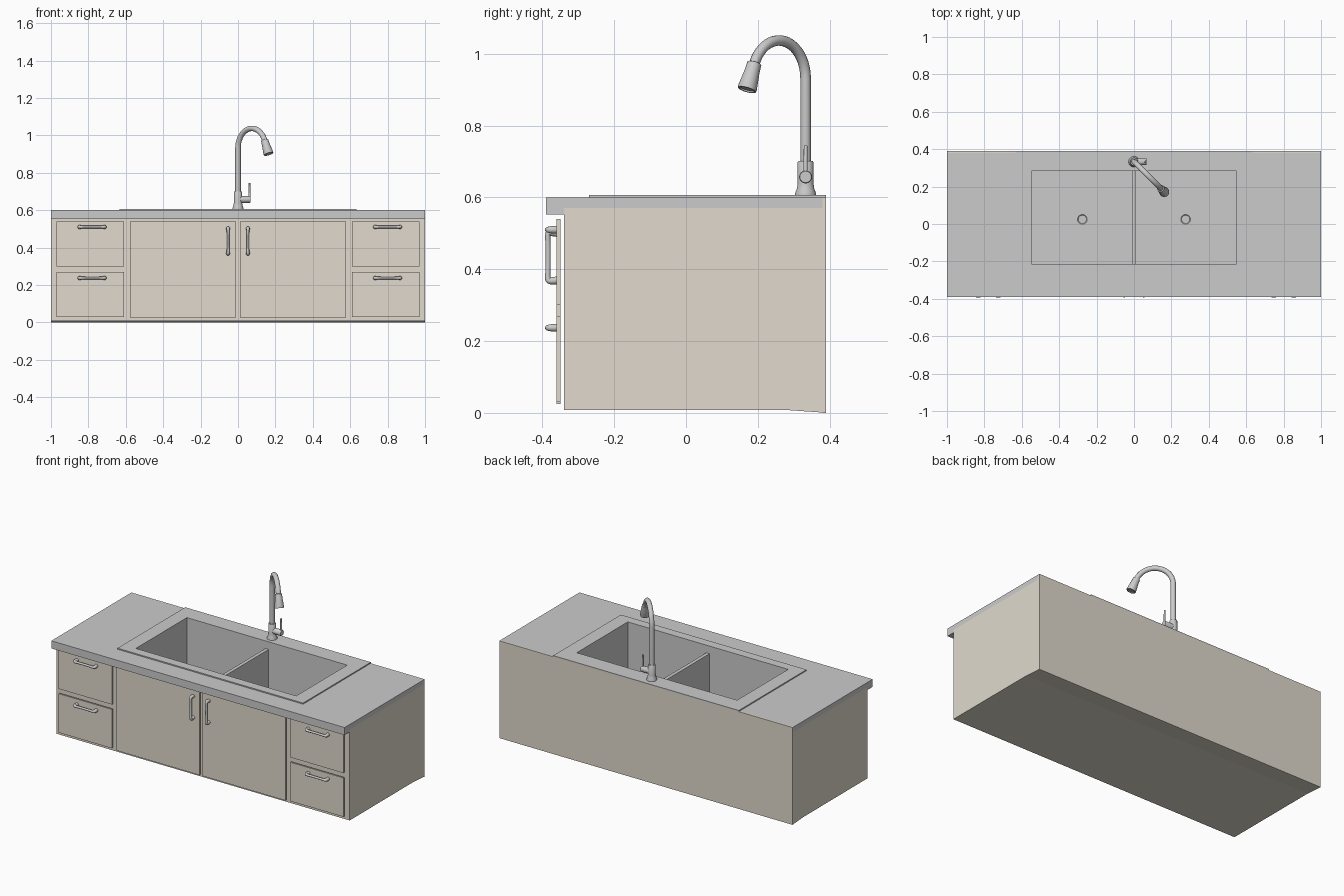
import bpy, bmesh, math
from mathutils import Vector, Matrix

if "Cube" in bpy.data.objects:
    bpy.data.objects.remove(bpy.data.objects["Cube"])

wood = bpy.data.materials.new("wood")
wood.diffuse_color = (0.75, 0.70, 0.61, 1)
wood.use_nodes = True
wood.node_tree.nodes["Principled BSDF"].inputs["Base Color"].default_value = wood.diffuse_color


def finish(name, bm, mat=None, smooth=False):
    bmesh.ops.recalc_face_normals(bm, faces=bm.faces)
    me = bpy.data.meshes.new(name)
    bm.to_mesh(me)
    bm.free()
    ob = bpy.data.objects.new(name, me)
    bpy.context.collection.objects.link(ob)
    if mat:
        me.materials.append(mat)
    if smooth:
        smooth_object(ob)
    return ob


def smooth_object(ob):
    bpy.ops.object.select_all(action='DESELECT')
    ob.select_set(True)
    bpy.context.view_layer.objects.active = ob
    bpy.ops.object.shade_smooth_by_angle(angle=math.radians(35))


def box(name, x0, x1, y0, y1, z0, z1, mat=None):
    bm = bmesh.new()
    bmesh.ops.create_cube(bm, size=1)
    for v in bm.verts:
        v.co = Vector(((x0 + x1) / 2 + v.co.x * (x1 - x0),
                       (y0 + y1) / 2 + v.co.y * (y1 - y0),
                       (z0 + z1) / 2 + v.co.z * (z1 - z0)))
    return finish(name, bm, mat)


def frame(name, outer, inner, z0, z1):
    """Rectangular slab with a rectangular opening; rects are x0, x1, y0, y1."""
    bm = bmesh.new()
    rings = [[bm.verts.new((x, y, z)) for x, y in
              ((r[0], r[2]), (r[1], r[2]), (r[1], r[3]), (r[0], r[3]))]
             for r, z in ((outer, z0), (outer, z1), (inner, z1), (inner, z0))]
    for a, b in zip(rings, rings[1:] + rings[:1]):
        for i in range(4):
            j = (i + 1) % 4
            bm.faces.new((a[i], a[j], b[j], b[i]))
    return finish(name, bm)


def lathe(name, profile, origin, axis=(0, 0, 1), sides=24):
    """Turn (radius, height) points around an axis."""
    bm = bmesh.new()
    rings = [[bm.verts.new((r * math.cos(2 * math.pi * i / sides),
                            r * math.sin(2 * math.pi * i / sides), h))
              for i in range(sides)] for r, h in profile]
    for a, b in zip(rings, rings[1:]):
        for i in range(sides):
            j = (i + 1) % sides
            bm.faces.new((a[i], a[j], b[j], b[i]))
    bm.faces.new(rings[0])
    bm.faces.new(rings[-1])
    rot = Vector((0, 0, 1)).rotation_difference(Vector(axis)).to_matrix().to_4x4()
    bm.transform(Matrix.Translation(origin) @ rot)
    return finish(name, bm, smooth=True)


def tube(name, points, radii, depth, kind='POLY'):
    cu = bpy.data.curves.new(name, 'CURVE')
    cu.dimensions = '3D'
    cu.bevel_depth, cu.bevel_resolution = depth, 4
    cu.use_fill_caps = True
    sp = cu.splines.new(kind)
    sp.points.add(len(points) - 1)
    for p, co, r in zip(sp.points, points, radii):
        p.co, p.radius = (*co, 1), r
    if kind == 'NURBS':
        sp.use_endpoint_u, sp.order_u, sp.resolution_u = True, 3, 4
    ob = bpy.data.objects.new(name, cu)
    bpy.context.collection.objects.link(ob)
    bpy.ops.object.select_all(action='DESELECT')
    ob.select_set(True)
    bpy.context.view_layer.objects.active = ob
    bpy.ops.object.convert(target='MESH')
    smooth_object(bpy.context.object)


def open_box(name, profile, x0, x1, offset, mat=None):
    """Side profile (y, z) extruded along x, top removed, walls thickened."""
    bm = bmesh.new()
    f = bm.faces.new([bm.verts.new((x0, y, z)) for y, z in profile])
    ext = bmesh.ops.extrude_face_region(bm, geom=[f])
    bmesh.ops.translate(bm, vec=(x1 - x0, 0, 0),
                        verts=[g for g in ext['geom'] if isinstance(g, bmesh.types.BMVert)])
    bmesh.ops.recalc_face_normals(bm, faces=bm.faces)
    bmesh.ops.delete(bm, geom=[g for g in bm.faces if g.normal.z > 0.9], context='FACES_ONLY')
    me = bpy.data.meshes.new(name)
    bm.to_mesh(me)
    bm.free()
    ob = bpy.data.objects.new(name, me)
    bpy.context.collection.objects.link(ob)
    if mat:
        me.materials.append(mat)
    mod = ob.modifiers.new("walls", 'SOLIDIFY')
    mod.thickness, mod.offset = 0.012, offset
    return ob


# Cabinet carcass and full-height back
open_box("cabinet_body", [(-0.34, 0.008), (0.28, 0.008), (0.38, 0.001), (0.38, 0.57), (-0.34, 0.57)],
         -1, 1, -1, wood)
box("cabinet_back", -1, 1, 0.38, 0.39, 0, 0.60, wood)

# Countertop with sink opening and a deeper front edge
SX, SY0, SY1 = 0.547, -0.214, 0.283
frame("countertop", (-1, 1, -0.39, 0.38), (-SX - 0.012, SX + 0.012, SY0 - 0.012, SY1 + 0.012), 0.57, 0.60)
box("countertop_front_edge", -1, 1, -0.39, -0.34, 0.553, 0.57)

# Sink rim, double basin, divider and drains
frame("sink_rim", (-0.633, 0.633, -0.27, 0.39), (-SX, SX, SY0, SY1), 0.60, 0.607)
FLOOR = 0.305
open_box("sink_basin", [(SY0, FLOOR), (SY1, FLOOR), (SY1, 0.60), (SY0, 0.60)], -SX, SX, 1)
box("sink_divider", -0.011, 0.011, SY0, SY1, FLOOR, 0.56)
for s in (-1, 1):
    lathe("sink_drain", [(0.034, 0), (0.034, 0.004), (0.026, 0.004), (0.022, 0.001)],
          (0.276 * s, 0.025, FLOOR))


# Bow handles
def handle(name, x, z, along):
    pts, rad = [], []
    for t, y, r in ((-0.066, -0.359, 1.45), (-0.068, -0.375, 1.4), (-0.066, -0.386, 1.05),
                    (-0.035, -0.384, 0.9), (0.035, -0.384, 0.9),
                    (0.066, -0.386, 1.05), (0.068, -0.375, 1.4), (0.066, -0.359, 1.45)):
        pts.append((x + t * along[0], y, z + t * along[1]))
        rad.append(r)
    tube(name, pts, rad, 0.0075, 'NURBS')


# Drawers and doors, mirrored left and right
for s in (-1, 1):
    cx = 0.79 * s
    for z0, z1, hz in ((0.30, 0.54, 0.51), (0.03, 0.27, 0.237)):
        box("drawer_front", cx - 0.181, cx + 0.181, -0.36, -0.35, z0, z1, wood)
        handle("drawer_handle", cx + 0.01, hz, (1, 0))
    xs = sorted((0.011 * s, 0.577 * s))
    box("door", xs[0], xs[1], -0.36, -0.35, 0.025, 0.54, wood)
    handle("door_handle", 0.053 * s, 0.435, (0, 1))

# Faucet: base, gooseneck and spray head, swung to the front right
FY, R, CZ, END = 0.333, 0.105, 0.932, math.radians(22)
d = math.sqrt(0.5)


def swung(u, z):
    return (u * d, FY - u * d, z)


lathe("faucet_base", [(0.029, 0.605), (0.029, 0.612), (0.024, 0.625), (0.022, 0.64),
                      (0.022, 0.698), (0.020, 0.701), (0.014, 0.701)], (0, FY, 0))
neck = [swung(0, 0.69)]
for i in range(21):
    a = math.pi + (END - math.pi) * i / 20
    neck.append(swung(R + R * math.cos(a), CZ + R * math.sin(a)))
tube("faucet_neck", neck, [1] * len(neck), 0.0148)
tip = swung(R + R * math.cos(END), CZ + R * math.sin(END))
aim = (math.sin(END) * d, -math.sin(END) * d, -math.cos(END))
lathe("spray_head", [(0.015, -0.004), (0.020, -0.002), (0.021, 0.02), (0.027, 0.072), (0.026, 0.077),
                     (0.021, 0.077), (0.020, 0.073)], tip, aim)

# Side valve and lever
lathe("faucet_valve", [(0.018, 0), (0.018, 0.064), (0.016, 0.068)], (0, FY, 0.657), (1, 0, 0))
lathe("faucet_lever", [(0.006, 0), (0.005, 0.086), (0.004, 0.088)], (0.061, FY, 0.657), sides=12)
